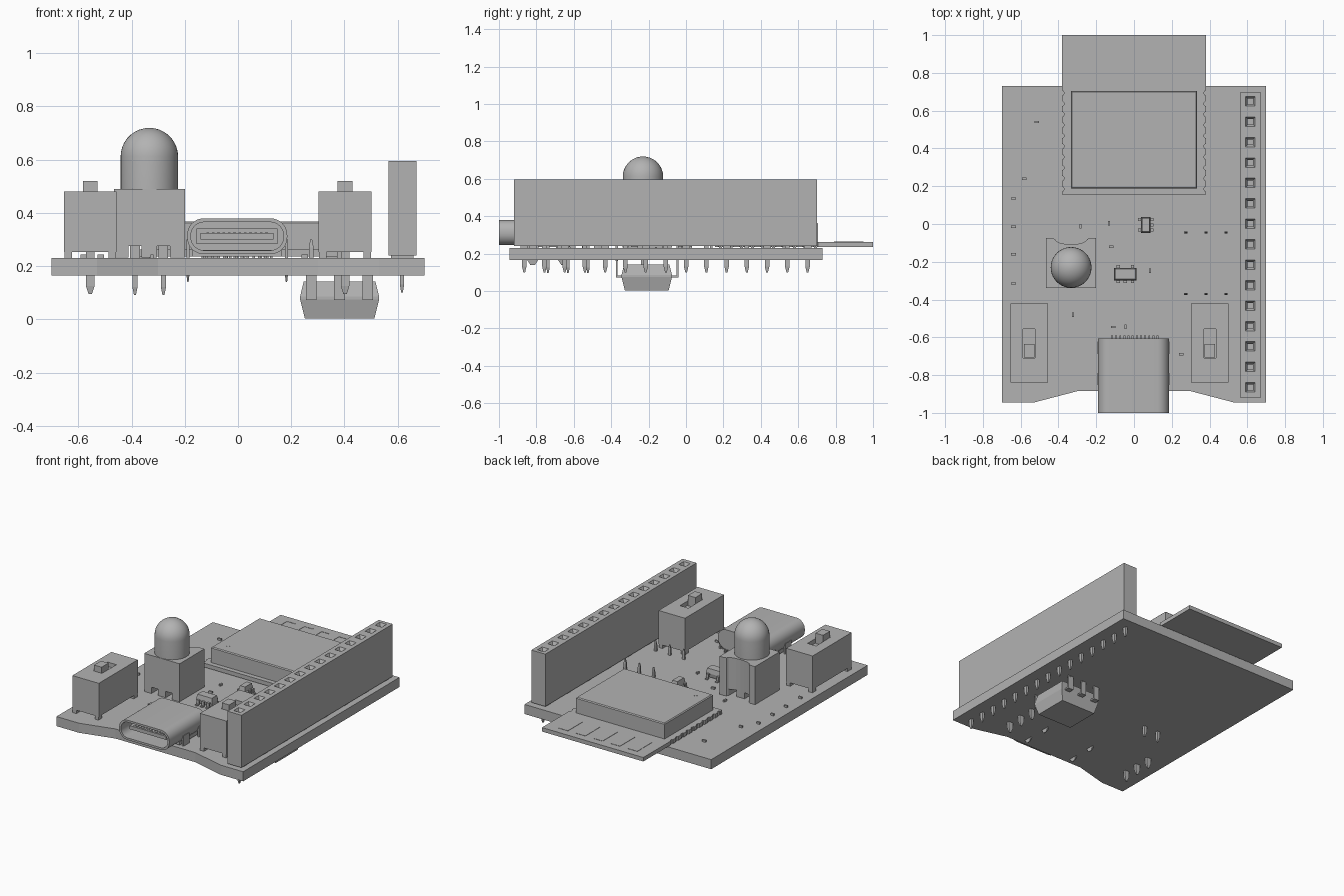
import bpy, bmesh, math
from mathutils import Matrix

if "Cube" in bpy.data.objects:
    bpy.data.objects.remove(bpy.data.objects["Cube"])

grey = bpy.data.materials.new("plain_grey")
grey.diffuse_color = (0.45, 0.45, 0.45, 1)
grey.use_nodes = True
grey.node_tree.nodes["Principled BSDF"].inputs["Base Color"].default_value = grey.diffuse_color


def finish(name, bm, smooth=False):
    bmesh.ops.recalc_face_normals(bm, faces=bm.faces)
    me = bpy.data.meshes.new(name)
    bm.to_mesh(me)
    bm.free()
    me.materials.append(grey)
    ob = bpy.data.objects.new(name, me)
    bpy.context.collection.objects.link(ob)
    if smooth:
        bpy.ops.object.select_all(action='DESELECT')
        ob.select_set(True)
        bpy.context.view_layer.objects.active = ob
        bpy.ops.object.shade_smooth_by_angle(angle=math.radians(35))
    return ob


def loft(bm, rings):
    """Bridge matching point loops and cap both ends."""
    vs = [[bm.verts.new(p) for p in r] for r in rings]
    n = len(vs[0])
    for a, b in zip(vs, vs[1:]):
        for i in range(n):
            bm.faces.new((a[i], a[(i + 1) % n], b[(i + 1) % n], b[i]))
    bm.faces.new(vs[0])
    bm.faces.new(vs[-1])


def rect(x0, x1, y0, y1, z):
    return [(x0, y0, z), (x1, y0, z), (x1, y1, z), (x0, y1, z)]


def box(bm, x0, x1, y0, y1, z0, z1):
    loft(bm, [rect(x0, x1, y0, y1, z0), rect(x0, x1, y0, y1, z1)])


def boxes(name, items):
    bm = bmesh.new()
    for b in items:
        box(bm, *b)
    return finish(name, bm)


def prism(name, pts, z0, z1):
    bm = bmesh.new()
    loft(bm, [[(x, y, z) for x, y in pts] for z in (z0, z1)])
    return finish(name, bm)


def pin(bm, x, y, z_top, z_tip, rx, ry):
    """Square pin with a tapered tip."""
    zk = z_tip + 0.03 * (1 if z_top > z_tip else -1)
    loft(bm, [rect(x - a * rx, x + a * rx, y - a * ry, y + a * ry, z)
              for a, z in ((1, z_top), (1, zk), (0.4, z_tip))])


def cut(ob, cutter):
    m = ob.modifiers.new("cut", 'BOOLEAN')
    m.operation, m.solver, m.object = 'DIFFERENCE', 'EXACT', cutter
    bpy.context.view_layer.objects.active = ob
    bpy.ops.object.modifier_apply(modifier=m.name)
    bpy.data.objects.remove(cutter)


# Main board with a shallow step in its front edge
prism("main_board", [(-.7, -.945), (-.53, -.945), (-.3, -.885), (.3, -.885), (.53, -.945),
                     (.7, -.945), (.7, .73), (-.7, .73)], 0.165, 0.23)

# Socket strip with funnel holes and pins
ys = [0.65 - 0.1082 * i for i in range(15)]
hx = 0.616
strip = boxes("socket_strip", [(.565, .67, -.92, .70, .24, .595)])
bm = bmesh.new()
for y in ys:
    loft(bm, [rect(hx - r, hx + r, y - r, y + r, z) for r, z in
              ((.026, .60), (.025, .594), (.014, .575), (.014, .50))])
cut(strip, finish("socket_cutter", bm))
bm = bmesh.new()
for y in ys:
    pin(bm, hx, y, .25, .10, .008, .012)
finish("socket_pins", bm)
boxes("socket_strip_feet", [(.575, .66, y - .02, y + .02, .23, .24) for y in ys[::2]])

# Radio module board with half-round notches on both long sides
side = [(.38, .155)]
for i in range(10):
    yc = 0.185 + i * 0.0565
    for k in range(5):
        a = math.pi * k / 4
        side.append((.38 - .010 * math.sin(a), yc - .013 * math.cos(a)))
side.append((.38, 1.0))
prism("module_board", side + [(-x, y) for x, y in reversed(side)], .235, .262)
boxes("module_pads", [(s * .35 - .02, s * .35 + .02, .177 + i * .0565, .193 + i * .0565, .23, .236)
                      for s in (-1, 1) for i in range(10)])
lid = [rect(-.333 + d, .333 - d, .187 + d, .705 - d, z) for d, z in
       ((0, .262), (0, .361), (.006, .367))]
bm = bmesh.new()
loft(bm, lid)
finish("module_lid", bm)
bm = bmesh.new()
bmesh.ops.create_cone(bm, cap_ends=True, segments=16, radius1=.011, radius2=.011, depth=.002,
                      matrix=Matrix.Translation((-.255, .26, .368)))
finish("module_dot", bm)
trace = []
for i in range(5):
    x = -.3 + i * .13
    trace += [(x, x + .008, .79, .95, .262, .264), (x, x + .07, .942, .95, .262, .264)]
boxes("module_antenna", trace)


# Charging port: hollow rounded shell, tongue and legs
def pill(w, h, r, y):
    pts = []
    for cx, cz, a0 in ((1, 1, 0), (-1, 1, 90), (-1, -1, 180), (1, -1, 270)):
        for k in range(9):
            a = math.radians(a0 + k * 11.25)
            pts.append((-.003 + cx * (w - r) + r * math.cos(a), y,
                        .312 + cz * (h - r) + r * math.sin(a)))
    return pts


bm = bmesh.new()
loft(bm, [pill(.188, .067, .062, -.607), pill(.188, .067, .062, -1.0),
          pill(.174, .053, .050, -1.0), pill(.174, .053, .050, -.72)])
finish("port_shell", bm, True)
boxes("port_tongue", [(-.140, .134, -.96, -.71, .300, .324), (-.155, .149, -.83, -.71, .283, .341)])
boxes("port_contacts", [(-.118 + i * .02, -.108 + i * .02, -.95, -.83, .324, .327) for i in range(12)])
boxes("port_base", [(-.17, .165, -.86, -.62, .235, .26)])
bm = bmesh.new()
for x in (-.188, .182):
    for y in (-.655, -.82):
        pin(bm, x, y, .30, .14, .006, .032)
finish("port_legs", bm)
boxes("port_rear_leads", [(-.122 + i * .022, -.112 + i * .022, -.62, -.59, .23, .245) for i in range(12)])

# Two slide switches
for side_name, cx in (("left", -.555), ("right", .402)):
    y0, y1 = -.84, -.422
    body = boxes(side_name + "_switch_body", [(cx - .099, cx + .099, y0, y1, .253, .48)])
    cut(body, boxes("slot_cutter", [(cx - .032, cx + .032, -.71, -.555, .45, .50)]))
    boxes(side_name + "_switch_feet",
          [(cx + s * .083 - .014, cx + s * .083 + .014, y, y + .04, .23, .253)
           for s in (-1, 1) for y in (y0, y1 - .04)])
    boxes(side_name + "_switch_slider", [(cx - .028, cx + .028, -.708, -.635, .45, .52)])
    bm = bmesh.new()
    for i in range(3):
        pin(bm, cx, -.738 + i * .107, .255, .095, .016, .009)
    finish(side_name + "_switch_pins", bm)

# Lamp holder with a shallow hollow in its rear side
holder_pts = [(-.465, -.34), (-.2, -.34), (-.2, -.075), (-.235, -.075)]
for k in range(9):
    a = math.pi * k / 8
    holder_pts.append((-.333 + .085 * math.cos(a), -.08 - .028 * math.sin(a)))
holder_pts += [(-.43, -.075), (-.465, -.075)]
holder = prism("lamp_holder", holder_pts, .232, .49)
cut(holder, boxes("arch_cutter", [(x - .024, x + .024, -.5, 0, .2, .275) for x in (-.387, -.28)]))

# Lamp: cylinder with a domed top
bm = bmesh.new()
prof = [(.108, .47), (.108, .611)] + [(.108 * math.cos(math.radians(a)), .611 + .108 * math.sin(math.radians(a)))
                                      for a in (10, 20, 30, 40, 50, 60, 70, 80, 87)]
loft(bm, [[(-.333 + r * math.cos(t * math.pi / 20), -.23 + r * math.sin(t * math.pi / 20), z)
           for t in range(40)] for r, z in prof])
finish("lamp", bm, True)
bm = bmesh.new()
for x in (-.387, -.28):
    pin(bm, x, -.23, .28, .092, .010, .010)
    box(bm, x - .018, x + .018, -.24, -.22, .23, .278)
finish("lamp_pins", bm)

# Six-legged chip hanging under the board
bm = bmesh.new()
loft(bm, [rect(.233 + d, .53 - d, -.345 + d, -.075 - d, z) for d, z in
          ((.018, .003), (0, .075), (0, .085), (.014, .142))])
finish("under_chip_body", bm)
bm = bmesh.new()
for x in (.275, .381, .487):
    for y, s in ((-.37, -1), (-.045, 1)):
        box(bm, x - .02, x + .02, min(y, y - s * .04), max(y, y - s * .04), .072, .082)
        box(bm, x - .02, x + .02, y - .005, y + .005, .072, .166)
        pin(bm, x, y, .16, .30, .009, .006)
finish("under_chip_legs", bm)


# Small surface chips
def small_chip(name, cx, cy, hw, hd, leads, axis):
    bm = bmesh.new()
    loft(bm, [rect(cx - hw + d, cx + hw - d, cy - hd + d, cy + hd - d, z) for d, z in
              ((.005, .236), (0, .262), (.006, .293))])
    for s, u in leads:
        for a, b, z0, z1 in ((0, .012, .256, .264), (.008, .015, .232, .264), (.01, .028, .23, .237)):
            if axis == 'y':
                e = sorted((cy + s * (hd + a), cy + s * (hd + b)))
                box(bm, cx + u - .009, cx + u + .009, *e, z0, z1)
            else:
                e = sorted((cx + s * (hw + a), cx + s * (hw + b)))
                box(bm, *e, cy + u - .008, cy + u + .008, z0, z1)
    finish(name, bm)


small_chip("front_small_chip", -.046, -.265, .06, .033,
           [(1, -.038), (1, .038), (-1, -.038), (-1, 0), (-1, .038)], 'y')
small_chip("rear_small_chip", .062, -.005, .025, .042,
           [(-1, -.028), (-1, .028), (1, -.028), (1, 0), (1, .028)], 'x')

# Tiny scattered chips
spots = [(-.515, .54), (-.58, .24), (-.638, .135), (-.638, -.015), (-.638, -.16), (-.638, -.315),
         (-.11, -.545), (.25, -.69), (-.12, -.12)]
upright = [(-.283, -.012), (-.132, .003), (.085, -.248), (-.323, -.48), (-.045, -.545)]
boxes("tiny_chips", [(x - .012, x + .012, y - .006, y + .006, .23, .243) for x, y in spots] +
      [(x - .006, x + .006, y - .012, y + .012, .23, .243) for x, y in upright])
